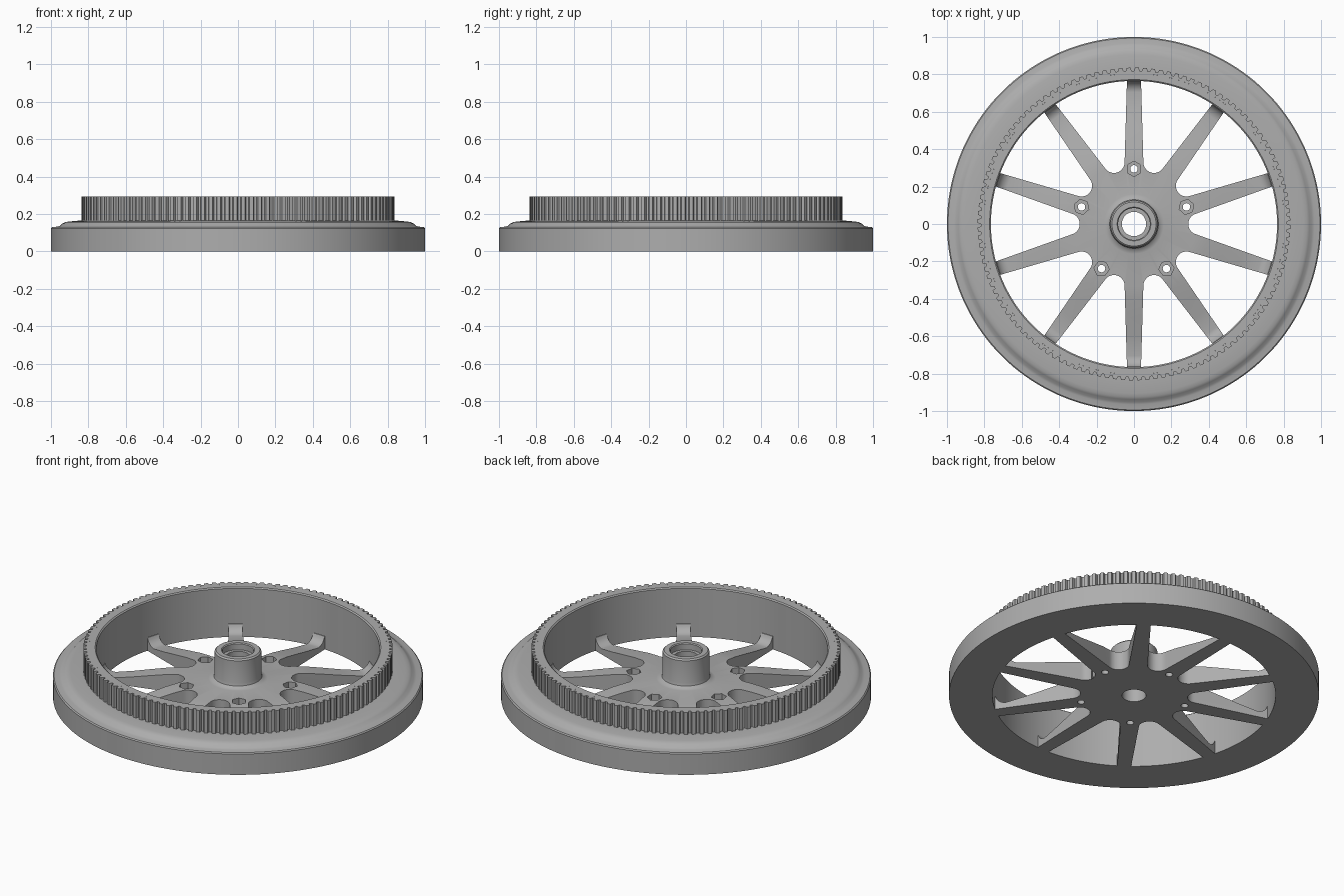
import bpy, bmesh, math
from math import sin, cos, pi, radians

if "Cube" in bpy.data.objects:
    bpy.data.objects.remove(bpy.data.objects["Cube"])

grey = bpy.data.materials.new("plain_grey")
grey.use_nodes = True
colour = (0.42, 0.42, 0.42, 1)
grey.diffuse_color = colour
grey.node_tree.nodes["Principled BSDF"].inputs["Base Color"].default_value = colour


def finish(bm, name):
    bmesh.ops.recalc_face_normals(bm, faces=bm.faces)
    mesh = bpy.data.meshes.new(name)
    bm.to_mesh(mesh)
    bm.free()
    mesh.materials.append(grey)
    obj = bpy.data.objects.new(name, mesh)
    bpy.context.collection.objects.link(obj)
    return obj


def lathe(name, profile, steps=180):
    """Revolve a closed (radius, z) profile about the z axis."""
    bm = bmesh.new()
    rings = [[bm.verts.new((r * cos(2 * pi * i / steps), r * sin(2 * pi * i / steps), z))
              for r, z in profile] for i in range(steps)]
    for a, b in zip(rings, rings[1:] + rings[:1]):
        for j in range(len(profile)):
            bm.faces.new((a[j - 1], b[j - 1], b[j], a[j]))
    return finish(bm, name)


def prism(bm, outline, z0, z1, turn=0.0):
    """Add an upright prism, its outline turned about the z axis."""
    c, s = cos(turn), sin(turn)
    low, high = [[bm.verts.new((x * c - y * s, x * s + y * c, z)) for x, y in outline]
                 for z in (z0, z1)]
    bm.faces.new(low)
    bm.faces.new(high)
    for i in range(len(outline)):
        bm.faces.new((low[i - 1], low[i], high[i], high[i - 1]))


def circle(radius, count, x=0.0):
    return [(x + radius * cos(2 * pi * i / count), radius * sin(2 * pi * i / count))
            for i in range(count)]


def cut(target, bm):
    cutter = finish(bm, "cutter")
    cutter.hide_render = True
    mod = target.modifiers.new("cut", "BOOLEAN")
    mod.operation, mod.solver, mod.object = "DIFFERENCE", "EXACT", cutter
    bpy.context.view_layer.objects.active = target
    bpy.ops.object.modifier_apply(modifier=mod.name)
    bpy.data.objects.remove(cutter)


# Rim with stepped shoulder and tall inner wall
rim = lathe("rim", [
    (0.765, 0), (1, 0), (1, 0.124), (0.994, 0.13), (0.965, 0.133), (0.952, 0.137),
    (0.938, 0.15), (0.925, 0.157), (0.905, 0.16), (0.85, 0.165), (0.805, 0.165),
    (0.805, 0.295), (0.772, 0.295), (0.765, 0.289)])

# Toothed belt ring around the wall
TEETH, ROOT, TIP = 120, 0.819, 0.836
bm = bmesh.new()
outer = []
for i in range(TEETH):
    for part, r in ((0, ROOT), (0.3, ROOT), (0.42, TIP), (0.88, TIP)):
        a = 2 * pi * (i + part) / TEETH
        outer.append((r * cos(a), r * sin(a)))
loops = [[bm.verts.new((x * k, y * k, z)) for (x, y), k in
          zip(outer, [0.805 / math.hypot(*p) if inner else 1 for p in outer])]
         for inner, z in ((False, 0.16), (False, 0.295), (True, 0.295), (True, 0.16))]
for j in range(4):
    a, b = loops[j - 1], loops[j]
    for i in range(len(outer)):
        bm.faces.new((a[i - 1], a[i], b[i], b[i - 1]))
belt_ring = finish(bm, "belt_teeth")

# Hub disc with boss, tapering outward and lifting in a fillet at the rim
lip = [(0.705 + 0.06 * sin(t), 0.094 - 0.06 * cos(t)) for t in
       [radians(d) for d in (75, 60, 45, 30, 15, 0)]]
spider = lathe("hub_and_spokes", [
    (0.065, 0), (0.78, 0), (0.78, 0.085), *lip,
    (0.6, 0.054), (0.5, 0.077), (0.4, 0.099), (0.33, 0.11), (0.16, 0.11),
    (0.142, 0.114), (0.13, 0.124), (0.126, 0.14), (0.126, 0.272), (0.118, 0.28),
    (0.09, 0.28), (0.085, 0.275), (0.085, 0.24), (0.065, 0.24)])

# Ten round-ended openings leave the tapered spokes
bm = bmesh.new()
half = pi / 10
far = (0.785 * cos(half) + 0.037 * sin(half), 0.785 * sin(half) - 0.037 * cos(half))
window = [(far[0], -far[1]), far]
for i in range(17):
    a = radians(108 + 9 * i)
    window.append((0.347 + 0.057 * cos(a), 0.057 * sin(a)))
# bow the outer end beyond the disc edge
window.insert(1, (0.82, 0))
for i in range(10):
    prism(bm, window, -0.1, 0.4, i * pi / 5)
cut(spider, bm)

# Five bolt holes with hexagonal nut pockets
for outline, z0 in ((circle(0.041, 6, 0.295), 0.055), (circle(0.02, 20, 0.295), -0.1)):
    bm = bmesh.new()
    for i in range(5):
        prism(bm, outline, z0, 0.4, pi / 2 + i * 2 * pi / 5)
    cut(spider, bm)

# Smooth curved walls, keep edges crisp
for obj in (rim, belt_ring, spider):
    bpy.ops.object.select_all(action="DESELECT")
    obj.select_set(True)
    bpy.context.view_layer.objects.active = obj
    bpy.ops.object.shade_smooth_by_angle(angle=radians(28))
